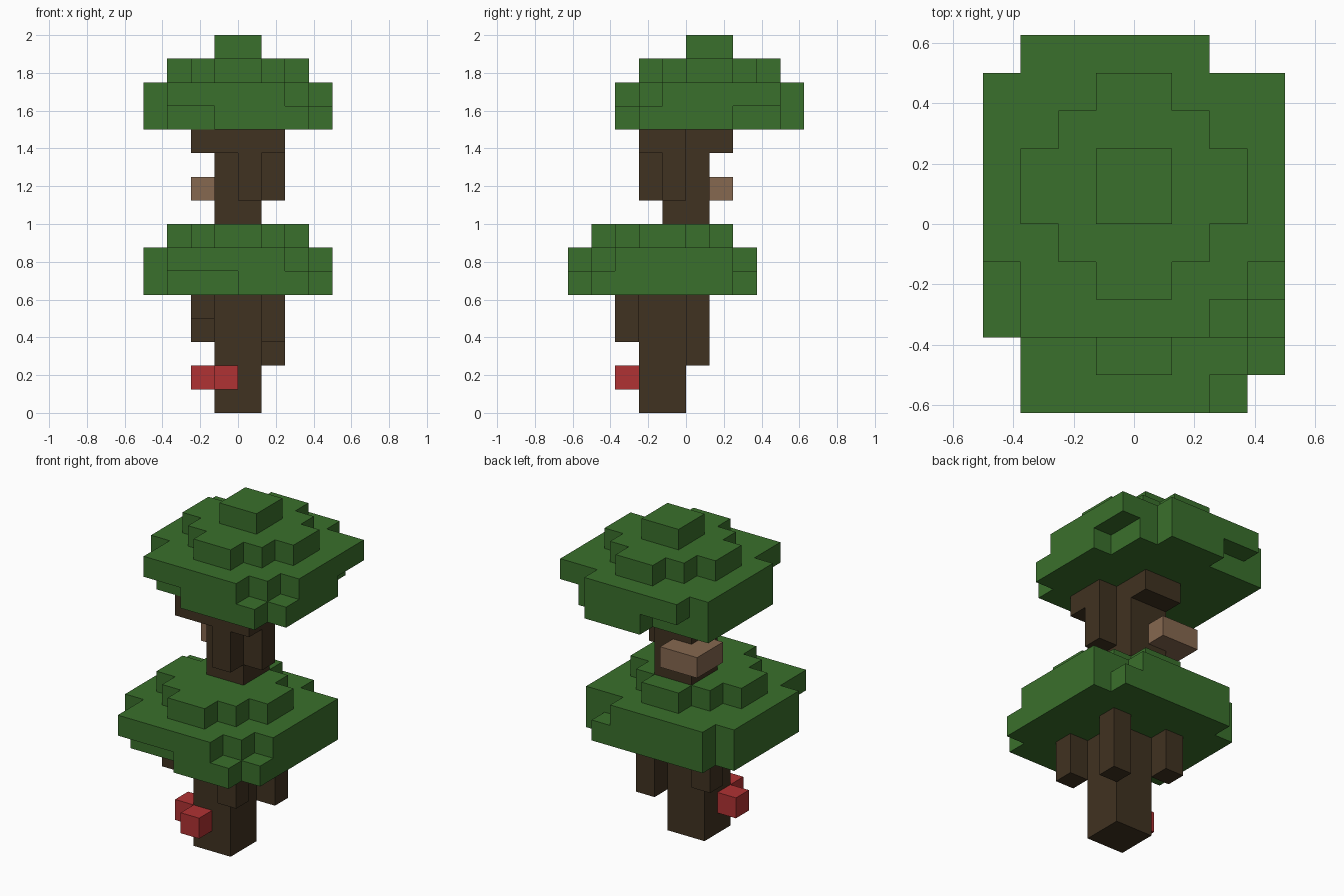
import bpy
import bmesh
import math

UNIT = 0.125  # edge length of one block

cube = bpy.data.objects.get("Cube")
if cube:
    bpy.data.objects.remove(cube, do_unlink=True)


def material(name, rgb):
    mat = bpy.data.materials.new(name)
    mat.use_nodes = True
    mat.diffuse_color = (*rgb, 1)
    mat.node_tree.nodes["Principled BSDF"].inputs["Base Color"].default_value = (*rgb, 1)
    return mat


leaf_green = material("leaf green", (0.042, 0.162, 0.025))
bark_brown = material("bark brown", (0.051, 0.032, 0.015))
cap_red = material("cap red", (0.434, 0.032, 0.033))
fungus_tan = material("fungus tan", (0.238, 0.138, 0.08))


def box(x0, x1, y0, y1, z0, z1):
    """Set of block cells filling a range."""
    return {(x, y, z) for x in range(x0, x1) for y in range(y0, y1) for z in range(z0, z1)}


def shift(cells, dy, dz):
    return {(x, y + dy, z + dz) for x, y, z in cells}


def build(name, cells, mat):
    """Skin a set of cells with outer faces only, then merge flat areas."""
    bm = bmesh.new()
    verts = {}

    def vert(p):
        if p not in verts:
            verts[p] = bm.verts.new([c * UNIT for c in p])
        return verts[p]

    for cell in sorted(cells):
        for axis in range(3):
            u, v = (axis + 1) % 3, (axis + 2) % 3
            for side in (0, 1):
                near = list(cell)
                near[axis] += 2 * side - 1
                if tuple(near) in cells:
                    continue
                loop = []
                for du, dv in ((0, 0), (1, 0), (1, 1), (0, 1)):
                    p = list(cell)
                    p[axis] += side
                    p[u] += du
                    p[v] += dv
                    loop.append(vert(tuple(p)))
                bm.faces.new(loop if side else loop[::-1])
    bmesh.ops.dissolve_limit(bm, angle_limit=math.radians(1),
                             verts=bm.verts[:], edges=bm.edges[:])
    mesh = bpy.data.meshes.new(name)
    bm.to_mesh(mesh)
    bm.free()
    mesh.materials.append(mat)
    obj = bpy.data.objects.new(name, mesh)
    bpy.context.collection.objects.link(obj)
    return obj


# Shared canopy: broad two-layer slab with nibbled corners, centred on y = 0
slab = box(-4, 4, -4, 4, 0, 2)
slab -= box(-4, -3, -4, -2, 0, 2)                            # front right corner
slab -= box(-4, -3, 3, 4, 0, 2)                              # back right corner
slab -= box(3, 4, -4, -3, 0, 2)                              # front left corner
slab -= box(2, 3, -4, -3, 1, 2) | box(3, 4, -3, -2, 1, 2)    # low corner steps
slab -= box(2, 4, 3, 4, 1, 2) | box(3, 4, 3, 4, 0, 2)        # back left corner

# Diamond-shaped tier above the slab
tier = set()
for half in (1, 2, 3):
    tier |= box(-half, half, half - 4, 4 - half, 2, 3)

lower = slab - box(-3, 0, -4, -3, 0, 1)
upper = slab - box(-3, -1, -4, -3, 0, 1)
upper -= box(2, 4, 3, 4, 0, 1) | box(3, 4, 1, 3, 0, 1) | box(-3, -1, 3, 4, 0, 1)
crown = box(-1, 1, -1, 1, 3, 4)
build("lower_canopy", shift(lower | tier, -1, 5), leaf_green)
build("upper_canopy", shift(upper | tier | crown, 1, 12), leaf_green)

# Lower trunk with a diagonal branch at each corner
trunk = box(-1, 1, -2, 0, 0, 5)
for x, y, bottom in ((1, 0, 2), (1, -3, 3), (-2, 0, 3), (-2, -3, 4)):
    trunk |= box(x, x + 1, y, y + 1, bottom, 5)
build("lower_trunk", trunk, bark_brown)

# Upper trunk with two hanging branches and a flared top
trunk = box(-1, 1, -1, 1, 8, 12)
trunk |= box(0, 1, -2, -1, 9, 12) | box(1, 2, -1, 0, 9, 12)
trunk |= box(-2, 2, -2, -1, 11, 12) | box(-1, 1, 1, 2, 11, 12)
build("upper_trunk", trunk, bark_brown)

# Growths on the bark
build("red_growth_front", box(-1, 0, -3, -2, 1, 2), cap_red)
build("red_growth_side", box(-2, -1, -2, -1, 1, 2), cap_red)
build("shelf_fungus", box(-2, 0, 0, 2, 9, 10) - box(-1, 0, 0, 1, 9, 10), fungus_tan)
